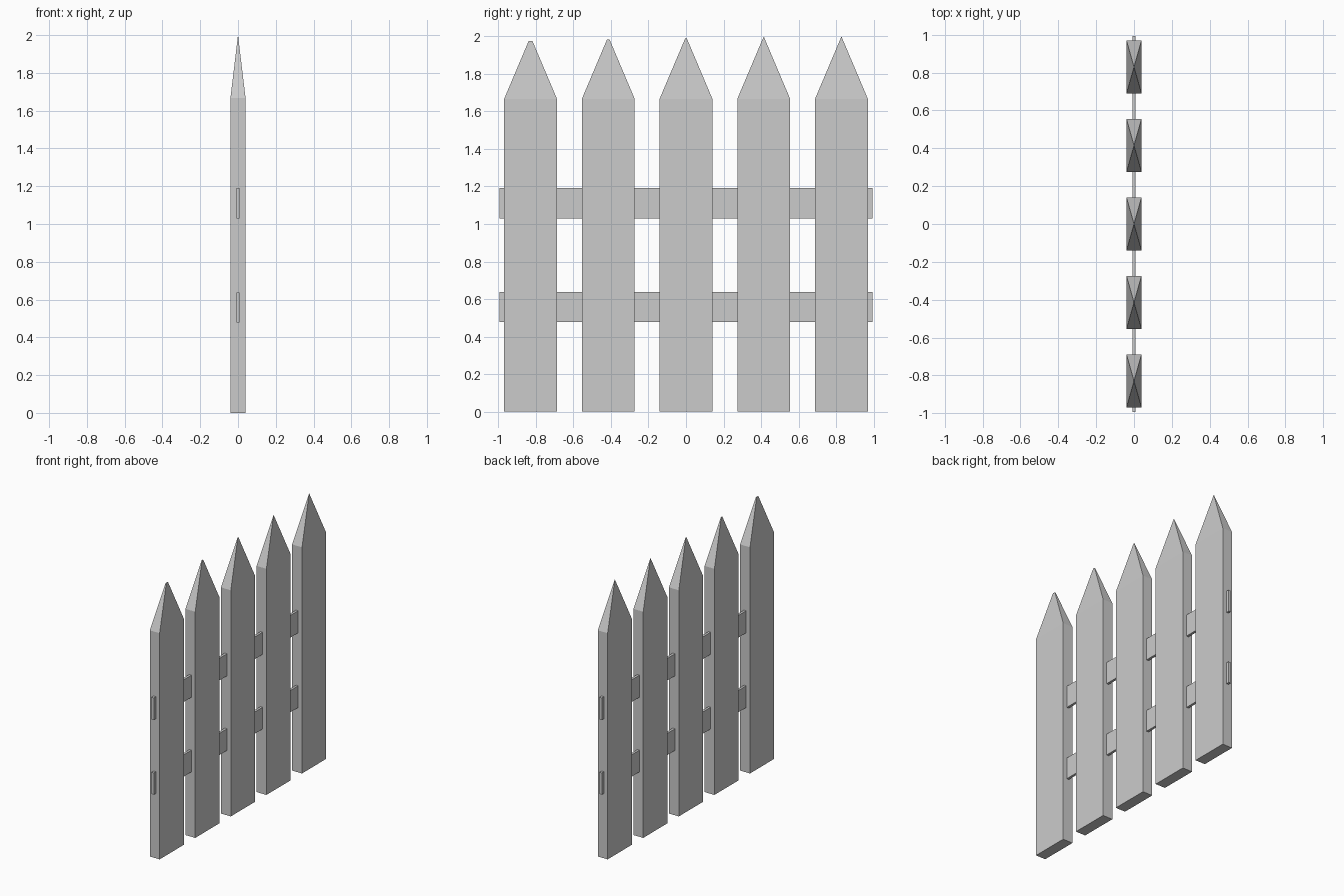
import bpy

if "Cube" in bpy.data.objects:
    bpy.data.objects.remove(bpy.data.objects["Cube"])

HALF_X, HALF_Y = 0.04, 0.141      # picket half thickness / half width
SHOULDER, APEX = 1.667, 2.0       # start and end of the pointed top


def make_object(name, verts, faces):
    mesh = bpy.data.meshes.new(name)
    mesh.from_pydata(verts, [], faces)
    mesh.validate()
    obj = bpy.data.objects.new(name, mesh)
    bpy.context.collection.objects.link(obj)
    return obj


def stacked_rings(name, cy, levels):
    """Closed solid from rectangular rings given as (z, half_x, half_y)."""
    verts, faces = [], [(3, 2, 1, 0)]
    for z, hx, hy in levels:
        verts += [(-hx, cy - hy, z), (hx, cy - hy, z),
                  (hx, cy + hy, z), (-hx, cy + hy, z)]
    for r in range(len(levels) - 1):
        a, b = 4 * r, 4 * r + 4
        for i in range(4):
            j = (i + 1) % 4
            faces.append((a + i, a + j, b + j, b + i))
    n = len(verts)
    faces.append((n - 4, n - 3, n - 2, n - 1))
    return make_object(name, verts, faces)


# Pickets: identical boards whose points are cut a little lower towards -y
for i, tip in enumerate((1.976, 1.984, 1.992, 1.998, 1.9995)):
    k = (APEX - tip) / (APEX - SHOULDER)
    stacked_rings(f"picket_{i + 1}", (i - 2) * 0.4145,
                  [(0, HALF_X, HALF_Y), (SHOULDER, HALF_X, HALF_Y),
                   (tip, HALF_X * k, HALF_Y * k)])

# Rails: thin strips running through all pickets
for name, z0, z1 in (("lower_rail", 0.478, 0.638), ("upper_rail", 1.028, 1.191)):
    stacked_rings(name, 0, [(z0, 0.009, 0.994), (z1, 0.009, 0.994)])
